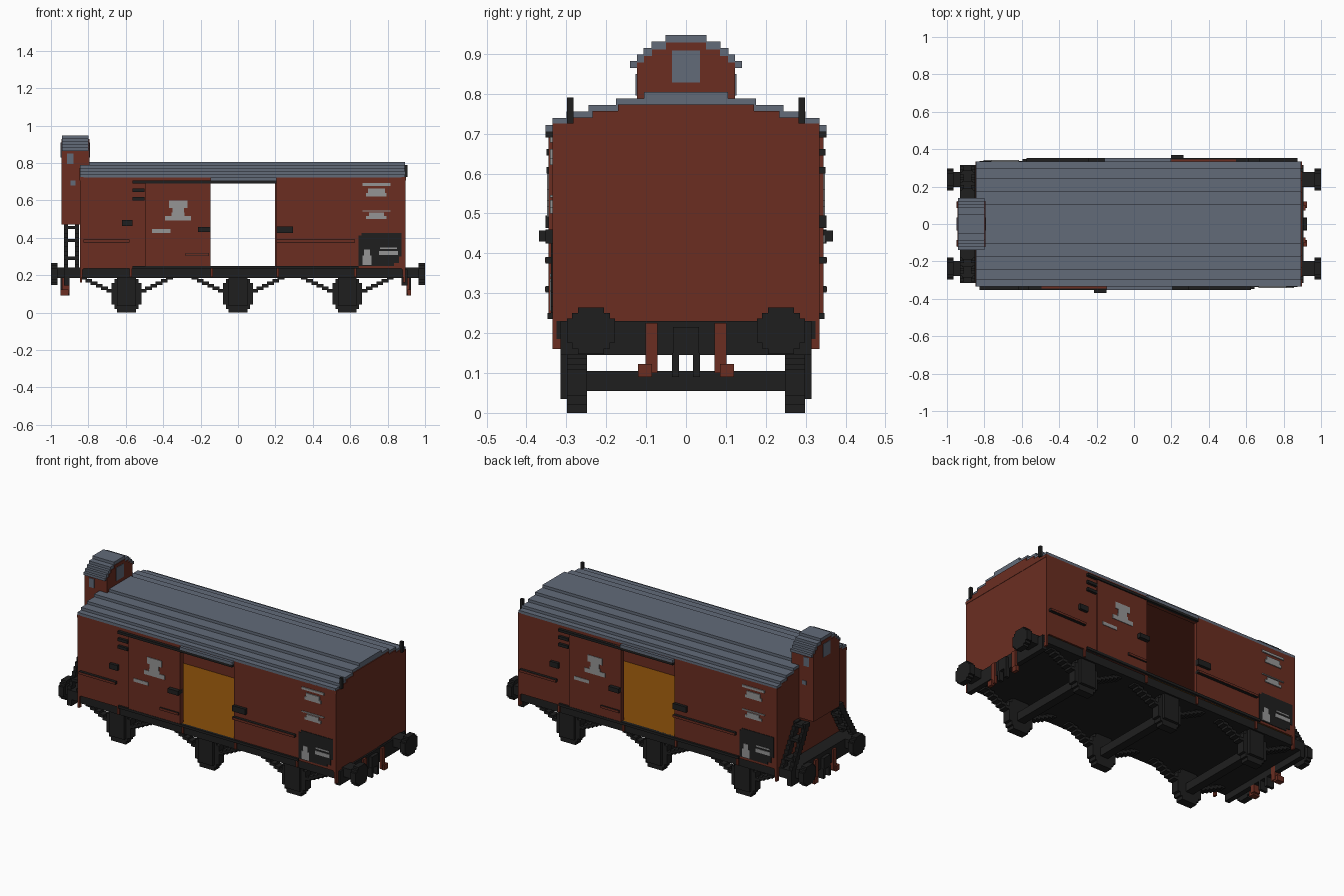
import bpy
import bmesh
from mathutils import Matrix, Vector

cube = bpy.data.objects.get("Cube")
if cube:
    bpy.data.objects.remove(cube)


def material(name, red, green, blue):
    """Flat material from display colour values, stored as linear."""
    colour = [(v / 255) ** 2.2 for v in (red, green, blue)] + [1]
    mat = bpy.data.materials.new(name)
    mat.use_nodes = True
    mat.diffuse_color = colour
    shader = mat.node_tree.nodes["Principled BSDF"]
    shader.inputs["Base Color"].default_value = colour
    shader.inputs["Roughness"].default_value = 0.9
    return mat


RED = material("red_brown_paint", 106, 49, 38)
ROOF = material("slate_grey_roof", 98, 106, 120)
BLACK = material("black_iron", 36, 36, 36)
MARK = material("light_grey_marking", 148, 148, 148)
WOOD = material("ochre_floor_boards", 136, 80, 18)

WALL = 0.335           # half width of the body
BACK, FRONT = -0.845, 0.895   # ends of the body along x
MID = (BACK + FRONT) / 2


def blocks(name, mat, boxes):
    """One object made of boxes given as (x0, x1, y0, y1, z0, z1)."""
    bm = bmesh.new()
    for box in boxes:
        low, high = Vector(box[0::2]), Vector(box[1::2])
        place = Matrix.Translation((low + high) / 2)
        size = Matrix.Diagonal((high - low).to_4d())
        size[3][3] = 1
        bmesh.ops.create_cube(bm, size=1, matrix=place @ size)
    mesh = bpy.data.meshes.new(name)
    bm.to_mesh(mesh)
    bm.free()
    mesh.materials.append(mat)
    obj = bpy.data.objects.new(name, mesh)
    bpy.context.collection.objects.link(obj)
    return obj


def on_sides(name, mat, x0, x1, z0, z1, out, inner=WALL - 0.01):
    """Part on the front side, repeated half a turn round on the rear."""
    blocks("front_" + name, mat, [(x0, x1, -out, -inner, z0, z1)])
    blocks("rear_" + name, mat, [(2 * MID - x1, 2 * MID - x0, inner, out, z0, z1)])


def layers(name, mat, x0, x1, widths, z, step):
    """Stepped stack of layers, each with its own half width."""
    stack = [(x0, x1, -w, w, z + i * step, z + (i + 1) * step)
             for i, w in enumerate(widths)]
    return blocks(name, mat, stack)


# Body shell with an open doorway on each side
DOOR0, DOOR1 = -0.147, 0.207
on_sides("wall_left_part", RED, BACK, DOOR0, 0.235, 0.725, WALL, 0.315)
on_sides("wall_right_part", RED, DOOR1, FRONT, 0.235, 0.725, WALL, 0.315)
on_sides("door_header", RED, DOOR0, DOOR1, 0.69, 0.725, WALL, 0.315)
for label, x in (("back", BACK), ("front", FRONT - 0.02)):
    blocks(label + "_end_wall", RED, [(x, x + 0.02, -WALL, WALL, 0.23, 0.725)])
blocks("ceiling", RED, [(BACK, FRONT, -0.32, 0.32, 0.7, 0.722)])
blocks("floor_boards", WOOD, [(BACK + 0.01, FRONT - 0.01, -0.33, 0.33, 0.235, 0.25)])
blocks("underframe", BLACK, [(BACK, FRONT, -0.325, 0.325, 0.185, 0.236)])

# Stepped roof, with the end walls rising into it
STEP = 0.0165
layers("roof", ROOF, BACK, FRONT - 0.003, (WALL, 0.3, 0.245, 0.175, 0.105), 0.7225, STEP)
for label, x in (("back", BACK - 0.002), ("front", FRONT - 0.004)):
    layers(label + "_gable", RED, x, x + 0.006, (WALL, 0.29, 0.235, 0.17), 0.707, STEP)
on_sides("door_eave", ROOF, DOOR0, DOOR1, 0.705, 0.722, 0.352)
for y in (-0.29, 0.29):
    blocks("lamp_bracket", BLACK, [(0.89, 0.907, y - 0.008, y + 0.008, 0.725, 0.79)])

# Sliding doors, rails and fittings
on_sides("sliding_door", RED, -0.495, DOOR0, 0.25, 0.705, 0.345)
on_sides("door_top_rail", BLACK, -0.565, DOOR1, 0.69, 0.705, 0.352)
on_sides("door_bottom_rail", BLACK, -0.565, 0.645, 0.235, 0.25, 0.347)
for z in (0.6, 0.645):
    on_sides("vent_bar", BLACK, -0.565, -0.5, z, z + 0.017, 0.35)
on_sides("label_holder", BLACK, -0.62, -0.565, 0.463, 0.495, 0.352)
on_sides("door_handle", BLACK, -0.215, DOOR0, 0.43, 0.457, 0.368)
on_sides("door_catch", BLACK, DOOR1, 0.295, 0.425, 0.46, 0.352)
for label, x0, x1, z in (("left_grab_bar", -0.825, -0.58, 0.375),
                         ("right_grab_bar", DOOR1, 0.625, 0.375),
                         ("door_foot_bar", -0.28, -0.155, 0.302)):
    on_sides(label, BLACK, x0, x1, z, z + 0.016, 0.352)
    on_sides(label + "_face", RED, x0, x1, z + 0.002, z + 0.014, 0.354, 0.35)
for x in (BACK, -0.58, DOOR0, DOOR1, 0.62, FRONT - 0.015):
    on_sides("stanchion", RED, x, x + 0.013, 0.19, 0.236, WALL, 0.315)
for x in (BACK, FRONT - 0.012):
    on_sides("corner_post", RED, x, x + 0.012, 0.16, 0.24, WALL, 0.315)

# Painted data panel and markings
on_sides("data_panel", BLACK, 0.645, 0.86, 0.265, 0.412, 0.338)
on_sides("data_panel_top", BLACK, 0.66, 0.875, 0.3, 0.425, 0.338)
on_sides("data_panel_foot", BLACK, 0.645, 0.835, 0.25, 0.28, 0.338)
for x, z, w, h in ((0.74, 0.685, 0.15, 0.014), (0.74, 0.65, 0.09, 0.024),
                   (0.74, 0.63, 0.11, 0.018), (0.74, 0.543, 0.15, 0.006),
                   (0.74, 0.525, 0.08, 0.018), (0.74, 0.508, 0.11, 0.016),
                   (0.69, 0.315, 0.03, 0.045), (0.69, 0.28, 0.05, 0.05),
                   (0.805, 0.345, 0.09, 0.008), (0.805, 0.318, 0.1, 0.022)):
    on_sides("marking", MARK, x - w / 2, x + w / 2, z - h / 2, z + h / 2, 0.341)
for x, z, w, h in ((-0.32, 0.58, 0.1, 0.04), (-0.32, 0.548, 0.06, 0.03),
                   (-0.32, 0.504, 0.14, 0.026), (-0.32, 0.524, 0.07, 0.02),
                   (-0.41, 0.436, 0.1, 0.02)):
    on_sides("door_marking", MARK, x - w / 2, x + w / 2, z - h / 2, z + h / 2, 0.348)

# Brakeman's cabin above the back platform
CAB0, CAB1, CABY = -0.945, -0.795, 0.123
blocks("cabin", RED, [(CAB0, BACK, -CABY, CABY, 0.47, 0.865),
                      (BACK, CAB1, -CABY, CABY, 0.72, 0.865)])
layers("cabin_gable", RED, CAB0, CAB1, (CABY, 0.105, 0.085, 0.05), 0.862, STEP)
layers("cabin_roof", ROOF, CAB0 + 0.003, CAB1 - 0.003,
       (0.14, 0.123, 0.106, 0.087, 0.052), 0.865, STEP)
blocks("cabin_end_windows", ROOF, [(CAB0 - 0.003, CAB1 + 0.003, -0.035, 0.035, 0.828, 0.908)])
blocks("cabin_side_windows", ROOF, [
    (-0.915, -0.88, -CABY - 0.003, CABY + 0.003, 0.795, 0.85),
    (-0.895, -0.87, -CABY - 0.003, CABY + 0.003, 0.68, 0.705)])
blocks("platform", BLACK, [(-0.93, BACK, -0.315, 0.315, 0.185, 0.24)])

# Leaning steps on both sides of the cabin
COUNT = 10
for side in (-1, 1):
    rails = []
    for i in range(COUNT):
        t = i / COUNT
        y, z = side * (0.285 - 0.14 * t), 0.235 + 0.235 * t
        for x in (-0.92, -0.86):
            rails.append((x - 0.011, x + 0.011, y - 0.022, y + 0.022, z, z + 0.024))
        if i in (2, 6, 9):
            rails.append((-0.92, -0.86, y - 0.03, y + 0.03, z, z + 0.017))
    blocks("cabin_steps", BLACK, rails)

# Buffers, beam, coupling and hoses at both ends
for label, way, beam in (("front", 1, 0.905), ("back", -1, 0.93)):
    def end(x0, x1, *rest):
        return (*sorted((way * x0, way * x1)), *rest)

    blocks(label + "_beam", BLACK, [end(beam - 0.03, beam, -0.315, 0.315, 0.145, 0.23)])
    for y in (-0.238, 0.238):
        blocks(label + "_buffer", BLACK, [
            end(0.89, 0.965, y - 0.04, y + 0.04, 0.185, 0.24)] + [
            end(0.965, 1, y - w, y + w, 0.206 - h, 0.206 + h)
            for w, h in ((0.033, 0.058), (0.048, 0.045), (0.06, 0.03))])
    blocks(label + "_coupling", BLACK, [
        end(0.9, beam + 0.02, -0.033, 0.033, 0.145, 0.215),
        end(0.9, beam + 0.02, -0.035, -0.018, 0.09, 0.15),
        end(0.9, beam + 0.02, 0.018, 0.035, 0.09, 0.15)])
    for s in (-1, 1):
        ys = sorted((s * 0.085, s * 0.12))
        blocks(label + "_hose", RED, [
            end(0.9, beam + 0.012, s * 0.087 - 0.015, s * 0.087 + 0.015, 0.1, 0.225),
            end(0.905, beam + 0.02, *ys, 0.09, 0.122)])

# Three wheelsets with axle boxes and stepped leaf springs
for x in (-0.596, 0, 0.584):
    blocks("axle", BLACK, [(x - 0.025, x + 0.025, -0.25, 0.25, 0.055, 0.105)])
    for s in (-1, 1):
        y0, y1 = sorted((s * 0.248, s * 0.298))
        blocks("wheel", BLACK, [(x - w, x + w, y0, y1, 0.1 - h, 0.1 + h) for w, h in
                                ((0.05, 0.1), (0.063, 0.08), (0.08, 0.058))])
        b0, b1 = sorted((s * 0.295, s * 0.315))
        blocks("axle_box", BLACK, [(x - 0.05, x + 0.05, b0, b1, 0.035, 0.2)])
        spring = []
        for way in (-1, 1):
            for i in range(6):
                cx, z = x + way * (0.09 + 0.028 * i), 0.108 + 0.0135 * i
                spring.append((cx - 0.018, cx + 0.018, y0, y1, z, z + 0.017))
        blocks("leaf_spring", BLACK, spring)
